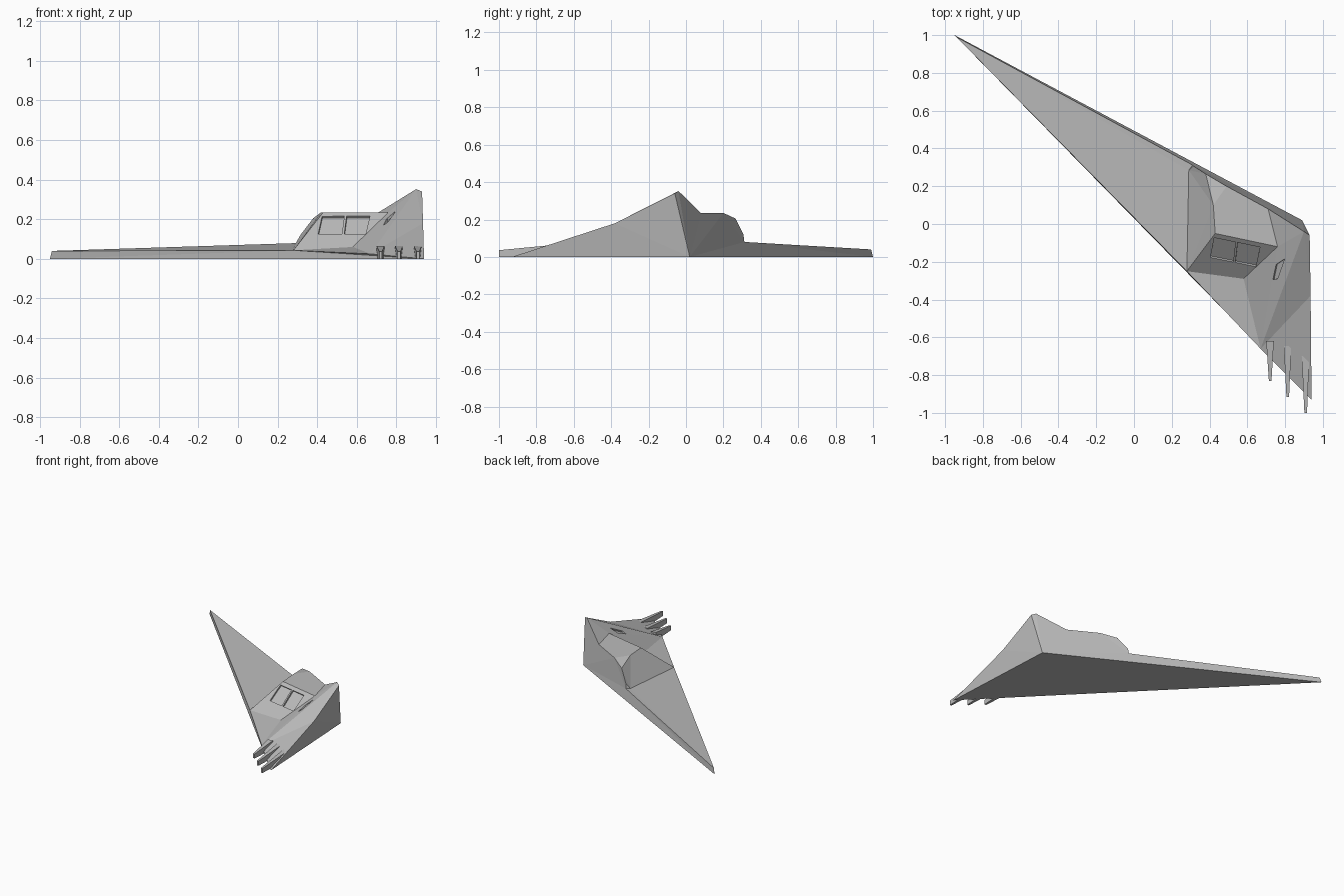
import bpy, bmesh
from mathutils import Vector

if "Cube" in bpy.data.objects:
    bpy.data.objects.remove(bpy.data.objects["Cube"])

grey = bpy.data.materials.new("concrete_grey")
grey.diffuse_color = (0.5, 0.5, 0.5, 1)
grey.use_nodes = True
grey.node_tree.nodes["Principled BSDF"].inputs["Base Color"].default_value = grey.diffuse_color


def make(name, verts, faces):
    bm = bmesh.new()
    vs = [bm.verts.new(v) for v in verts]
    for f in faces:
        bm.faces.new([vs[i] for i in f])
    bmesh.ops.recalc_face_normals(bm, faces=bm.faces)
    me = bpy.data.meshes.new(name)
    bm.to_mesh(me)
    bm.free()
    ob = bpy.data.objects.new(name, me)
    bpy.context.collection.objects.link(ob)
    me.materials.append(grey)
    return ob


def prism(name, low, high):
    """Solid between two matching outlines."""
    n = len(low)
    sides = [(i, (i + 1) % n, n + (i + 1) % n, n + i) for i in range(n)]
    return make(name, list(low) + list(high),
                [tuple(range(n)), tuple(range(n, 2 * n))] + sides)


# Main shell: named corners
P = {
    "tip0": (-.95, 1, 0), "back0": (.89, .02, 0), "nose0": (.94, -.93, 0),
    "tip1": (-.94, .99, .04), "cabL": (.28, -.25, .043), "front": (.67, -.66, .025),
    "cabR": (.58, -.29, .06), "topR": (.76, -.12, .235), "topL": (.43, -.05, .235),
    "bend": (.42, .10, .235), "left": (.29, .285, .076), "r1": (.31, .312, .08),
    "r2": (.315, .307, .12), "r3": (.38, .265, .205), "r4": (.49, .20, .235),
    "r5": (.71, .08, .235), "pk1": (.90, -.04, .352), "pk2": (.93, -.06, .34),
    "mid": (.935, -.38, .18),
}
F = [
    "tip0 back0 nose0",                              # underside
    "tip0 tip1 cabL front nose0",                    # low front rim
    "tip0 back0 pk2 pk1 r5 r4 r3 r2 r1 tip1",        # back wall
    "back0 nose0 mid pk2",                           # right wall
    "tip1 cabL left r1",                             # wing roof
    "cabL topL bend r3 r2 r1 left",                  # cabin left slope
    "bend r4 r3",                                    # cabin rounded corner
    "topL topR r5 r4 bend",                          # cabin roof
    "cabL cabR topR topL",                           # window slope
    "cabL front cabR",                               # low front roof
    "cabR front topR", "topR front pk1", "topR pk1 r5",  # tower left slope
    "front nose0 mid", "front mid pk1", "pk1 mid pk2",   # tower front slope
]
keys = list(P)
shell = make("wedge_shell", P.values(), [[keys.index(k) for k in f.split()] for f in F])
bm = bmesh.new()
bm.from_mesh(shell.data)
bmesh.ops.triangulate(bm, faces=[f for f in bm.faces if len(f.verts) > 3])
bm.to_mesh(shell.data)
bm.free()


def recess(name, quad, depth):
    """Cut a shallow pocket with the given outline into the shell."""
    quad = [Vector(q) for q in quad]
    n = (quad[1] - quad[0]).cross(quad[3] - quad[0]).normalized()
    cut = prism(name, [q - n * depth for q in quad], [q + n * .03 for q in quad])
    cut.hide_render = True
    cut.hide_set(True)
    m = shell.modifiers.new(name, 'BOOLEAN')
    m.operation = 'DIFFERENCE'
    m.solver = 'EXACT'
    m.object = cut


# Two window panes, placed on the window slope from front-view x and z
a = Vector(P["cabL"])
nrm = (Vector(P["cabR"]) - a).cross(Vector(P["topL"]) - a)


def on_slope(x, z):
    return (x, a.y - (nrm.x * (x - a.x) + nrm.z * (z - a.z)) / nrm.y, z)


for i, (x0, x1, x2, x3) in enumerate([(.405, .525, .537, .425), (.537, .645, .667, .549)]):
    recess(f"window_cutter_{i}", [on_slope(x0, .125), on_slope(x1, .125),
                                  on_slope(x2, .215), on_slope(x3, .215)], .012)

# Slit window on the tower's left slope
o = Vector(P["topR"])
sn = (Vector(P["front"]) - o).cross(Vector(P["pk1"]) - o)


def on_tower(x, y):
    return (x, y, o.z - (sn.x * (x - o.x) + sn.y * (y - o.y)) / sn.z)


recess("slit_cutter", [on_tower(*p) for p in
                       [(.735, -.295), (.76, -.29), (.797, -.185), (.752, -.215)]], .012)

# Three tapering beams projecting from the nose
for i, (x, y, length) in enumerate([(.722, -.83, .21), (.815, -.915, .27), (.91, -1, .30)]):
    yb = y + length
    low = [(x - .008, y, 0), (x + .006, y, 0), (x + .018, yb, 0), (x - .022, yb, 0)]
    high = [(vx, vy, .036 if vy == y else .065) for vx, vy, _ in low]
    prism(f"nose_beam_{i}", low, high)
